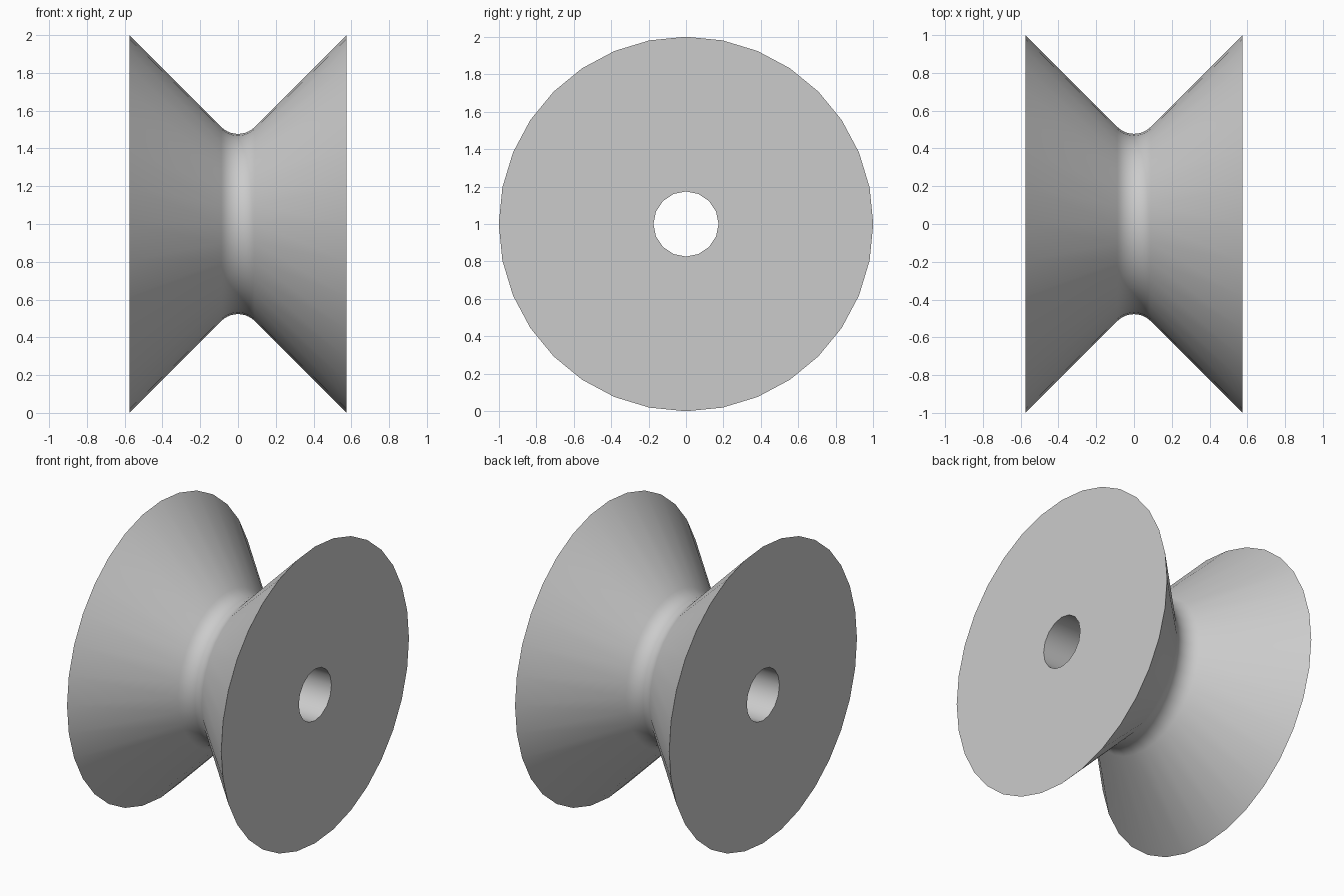
import bpy, bmesh
from math import sin, cos, pi, sqrt, radians

if "Cube" in bpy.data.objects:
    bpy.data.objects.remove(bpy.data.objects["Cube"], do_unlink=True)

HALF_WIDTH, RIM, WAIST, BORE = 0.575, 1.0, 0.477, 0.174
RIM_SIDES, BORE_SIDES, ARC_STEPS = 32, 16, 10

# Plain grey material
grey = bpy.data.materials.new("plain_grey")
grey.use_nodes = True
colour = (0.6, 0.6, 0.6, 1)
grey.diffuse_color = colour
grey.node_tree.nodes["Principled BSDF"].inputs["Base Color"].default_value = colour

# Groove profile: 45 degree flanks meeting a tangent round at the waist
fillet = (WAIST - (RIM - HALF_WIDTH)) / (sqrt(2) - 1)
profile = [(-HALF_WIDTH, RIM)]
for i in range(ARC_STEPS + 1):
    a = radians(-45 + 90 * i / ARC_STEPS)
    profile.append((fillet * sin(a), WAIST + fillet * (1 - cos(a))))
profile.append((HALF_WIDTH, RIM))

bm = bmesh.new()


def ring(x, radius, sides):
    angles = [2 * pi * i / sides for i in range(sides)]
    return [bm.verts.new((x, radius * cos(a), 1 + radius * sin(a))) for a in angles]


def wall(points, sides):
    """Revolve a profile around the x axis and return its end rings."""
    rings = [ring(x, r, sides) for x, r in points]
    for a, b in zip(rings, rings[1:]):
        for i in range(sides):
            j = (i + 1) % sides
            bm.faces.new((a[i], a[j], b[j], b[i]))
    return rings[0], rings[-1]


def loop_edges(verts):
    return [bm.edges.get((v, verts[i - 1])) for i, v in enumerate(verts)]


# Grooved outside and straight bore, joined by flat end faces
outer = wall(profile, RIM_SIDES)
inner = wall([(-HALF_WIDTH, BORE), (HALF_WIDTH, BORE)], BORE_SIDES)
for rim, hole in zip(outer, inner):
    bmesh.ops.triangle_fill(bm, edges=loop_edges(rim) + loop_edges(hole), use_beauty=True)
bmesh.ops.recalc_face_normals(bm, faces=bm.faces[:])

mesh = bpy.data.meshes.new("grooved_roller")
bm.to_mesh(mesh)
bm.free()
mesh.materials.append(grey)
roller = bpy.data.objects.new("grooved_roller", mesh)
bpy.context.collection.objects.link(roller)

# Smooth round walls, crisp rims
bpy.ops.object.select_all(action="DESELECT")
roller.select_set(True)
bpy.context.view_layer.objects.active = roller
bpy.ops.object.shade_smooth_by_angle(angle=radians(30))
